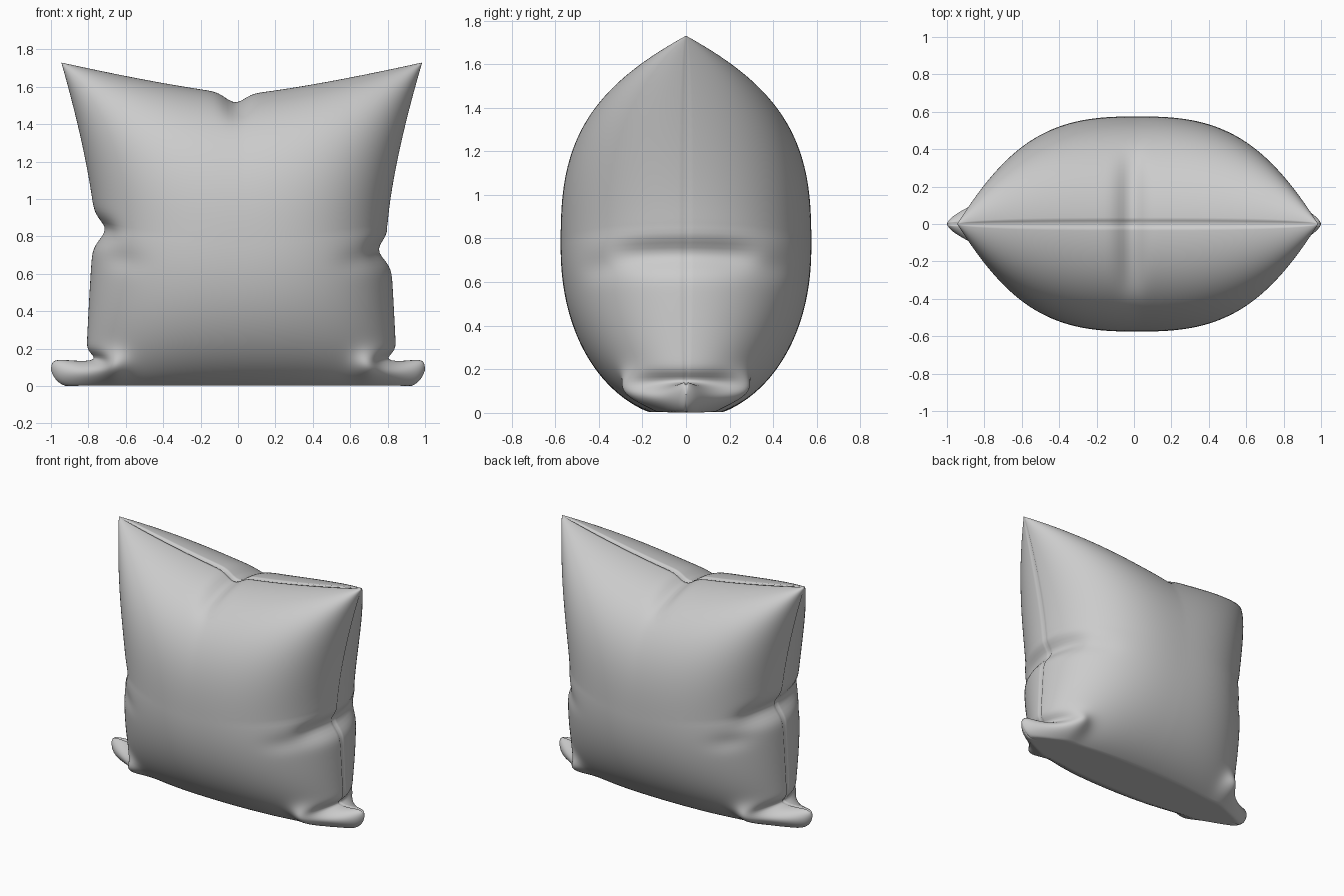
import bpy, bmesh
from math import sin, pi, exp

cube = bpy.data.objects.get("Cube")
if cube:
    bpy.data.objects.remove(cube, do_unlink=True)

N = 120            # grid cells along each side of a panel
HALF_DEPTH = 0.575

fabric = bpy.data.materials.new("grey fabric")
fabric.use_nodes = True
grey = (0.6, 0.6, 0.6, 1)
fabric.diffuse_color = grey
fabric.node_tree.nodes["Principled BSDF"].inputs["Base Color"].default_value = grey


def bump(d, width, power=2):
    return exp(-(abs(d) / width) ** power)


def side_x(v, mid, top, bottom):
    """Half width of the pillow at height v, waisted in the middle."""
    return mid + (top * v ** 1.4 if v > 0 else bottom * (-v) ** 0.7)


def fullness(t, power):
    return max(0.0, 1 - abs(t) ** power) ** 0.5


def pillow_point(u, v, face):
    thick = HALF_DEPTH * fullness(u, 2.7) * fullness(v, 2.8 if v > 0 else 2.15)
    # seam sunk slightly between the panels, except at the corners
    if abs(u) == 1:
        u *= 1 - 0.012 * (1 - v ** 8)
    if abs(v) == 1:
        v *= 1 - 0.035 * (1 - u ** 8)

    # main outline
    left = -side_x(v, 0.765, 0.18, 0.055)
    right = side_x(v, 0.80, 0.185, 0.055)
    x = left + (right - left) * (u + 1) / 2
    top = 1.56 + 0.17 * abs(u) ** 1.25
    z = -0.03 + (top + 0.03) * (v + 1) / 2

    # pinched creases in the middle of the top and sides
    crease_top = bump(u + 0.04, 0.07) * bump(1 - v, 0.13)
    crease_left = bump(v + 0.02, 0.08) * bump(1 + u, 0.13)
    crease_right = bump(v + 0.14, 0.08) * bump(1 - u, 0.13)
    z -= 0.045 * crease_top
    x += 0.055 * crease_left - 0.06 * crease_right
    wrinkle = (bump(v + 0.18, 0.07) * bump(abs(u) - 0.82, 0.14)
               + bump(u + 0.04, 0.06) * bump(v - 0.9, 0.08))
    thick *= 1 - 0.04 * wrinkle

    # bottom corners: plump base, with narrow ears squeezed out of the seam
    # and tucked in just above
    du, dv = 1 - abs(u), 1 + v
    ear = bump(((1.4 * du) ** 2 + dv * dv) ** 0.5, 0.14, 3.3)
    tuck = bump(dv - 0.19, 0.05) * bump(du, 0.12)
    swell = bump(du - 0.15, 0.11) * bump(dv - 0.13, 0.1)
    sign = 1 if u > 0 else -1
    x += sign * ((0.145 if u > 0 else 0.18) * ear - 0.05 * tuck)
    z += 0.115 * ear * exp(-du / 0.05)
    thick *= 1 - 0.2 * ear + 0.45 * swell
    return x, face * thick, max(z, 0.004 * (1 - ear))


# two puffed panels joined along the seam
bm = bmesh.new()
steps = [sin(pi / 2 * (2 * i / N - 1)) for i in range(N + 1)]
steps[0], steps[-1] = -1.0, 1.0
for face in (-1, 1):
    grid = [[bm.verts.new(pillow_point(u, v, face)) for u in steps] for v in steps]
    for j in range(N):
        for i in range(N):
            quad = [grid[j][i], grid[j][i + 1], grid[j + 1][i + 1], grid[j + 1][i]]
            bm.faces.new(quad if face < 0 else quad[::-1])
bmesh.ops.remove_doubles(bm, verts=bm.verts, dist=0.00001)
bmesh.ops.recalc_face_normals(bm, faces=bm.faces)

mesh = bpy.data.meshes.new("pillow")
bm.to_mesh(mesh)
bm.free()
mesh.materials.append(fabric)
pillow = bpy.data.objects.new("pillow", mesh)
bpy.context.collection.objects.link(pillow)
bpy.context.view_layer.objects.active = pillow
pillow.select_set(True)
bpy.ops.object.shade_smooth()
